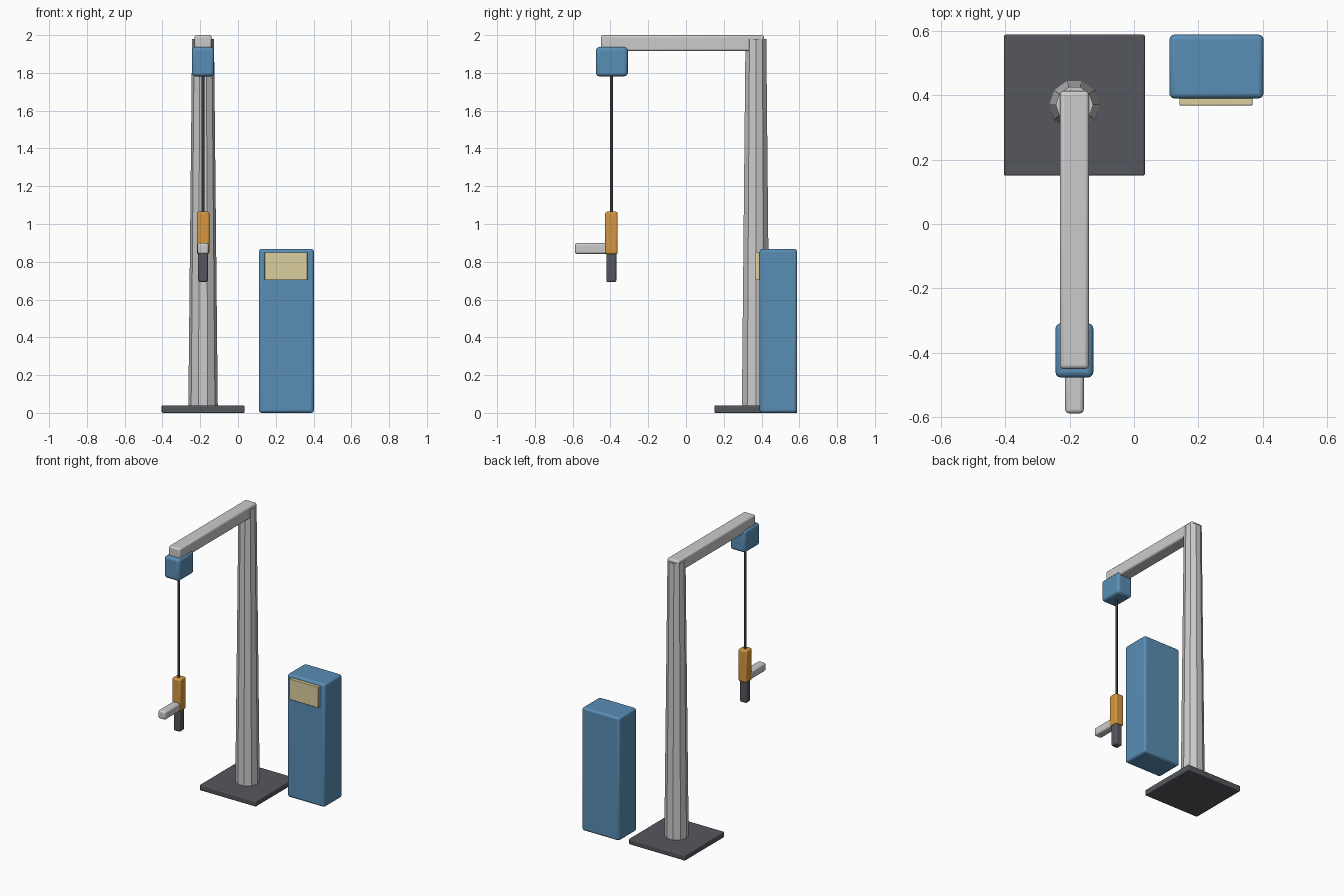
import bpy
from math import radians

if "Cube" in bpy.data.objects:
    bpy.data.objects.remove(bpy.data.objects["Cube"])


def material(name, rgb):
    m = bpy.data.materials.new(name)
    m.diffuse_color = (*rgb, 1)
    m.use_nodes = True
    m.node_tree.nodes["Principled BSDF"].inputs["Base Color"].default_value = m.diffuse_color
    return m


BLUE = material("blue_paint", (0.10, 0.27, 0.46))
DARK = material("dark_metal", (0.09, 0.095, 0.11))
BLACK = material("black_rubber", (0.04, 0.04, 0.045))
ORANGE = material("orange_grip", (0.68, 0.31, 0.05))
CREAM = material("cream_panel", (0.72, 0.63, 0.34))


def finish(ob, name, mat, bevel=0, segments=3):
    ob.name = name
    if mat:
        ob.data.materials.append(mat)
    bpy.ops.object.transform_apply(location=False, rotation=False, scale=True)
    if bevel:
        b = ob.modifiers.new("bevel", 'BEVEL')
        b.width, b.segments = bevel, segments
        bpy.ops.object.shade_smooth_by_angle(angle=radians(35))
    return ob


def box(name, x, y, z, mat=None, bevel=0.01):
    """Rounded box from its (min, max) range on each axis."""
    ranges = (x, y, z)
    bpy.ops.mesh.primitive_cube_add(size=1, location=[(a + b) / 2 for a, b in ranges])
    ob = bpy.context.object
    ob.scale = [b - a for a, b in ranges]
    return finish(ob, name, mat, bevel)


def column(name, x, y, z, r1, r2, sides, mat=None, turn=0):
    """Tapered upright between two heights."""
    bpy.ops.mesh.primitive_cone_add(vertices=sides, radius1=r1, radius2=r2,
                                    depth=z[1] - z[0], location=(x, y, sum(z) / 2),
                                    rotation=(0, 0, radians(turn)))
    return finish(bpy.context.object, name, mat)


PX, PY = -0.185, 0.37   # mast axis
HY = -0.395             # hanging tool axis

# Mast, foot and overhead arm
box("base_plate", (-0.404, 0.034), (0.15, 0.588), (0, 0.04), DARK, 0.006)
column("mast", PX, PY, (0.03, 1.98), 0.078, 0.058, 10, turn=90)
box("overhead_arm", (PX - 0.045, PX + 0.045), (-0.45, 0.413), (1.915, 2.0), None, 0.012)

# Hoist head and hanging cable
box("hoist_head", (PX - 0.059, PX + 0.059), (-0.477, -0.308), (1.782, 1.937), BLUE, 0.018)
cable = column("cable", PX, HY, (1.05, 1.80), 0.008, 0.008, 12, BLACK)
bpy.ops.object.shade_smooth_by_angle(angle=radians(35))

# Suspended hand tool
box("tool_body", (PX - 0.033, PX + 0.033), (HY - 0.033, HY + 0.033), (0.84, 1.065), ORANGE, 0.01)
box("tool_nose", (PX - 0.026, PX + 0.026), (HY - 0.026, HY + 0.026), (0.692, 0.85), DARK, 0.01)
box("tool_handle", (PX - 0.029, PX + 0.029), (-0.588, -0.41), (0.841, 0.899), None, 0.012)

# Control cabinet with display
box("cabinet", (0.11, 0.402), (0.39, 0.588), (0, 0.868), BLUE, 0.015)
box("display_panel", (0.141, 0.368), (0.368, 0.40), (0.703, 0.85), CREAM, 0.004)
